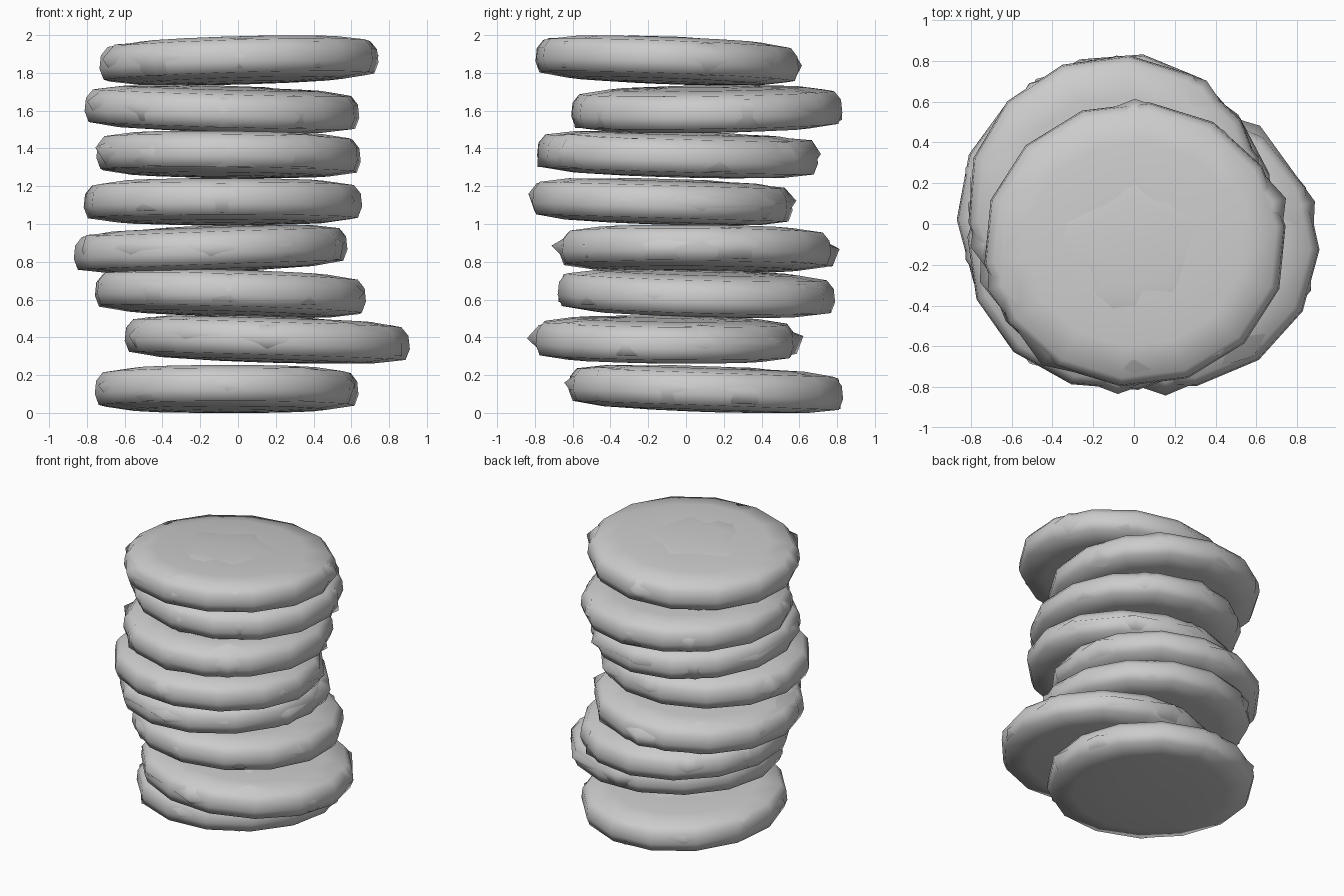
import bpy, bmesh, math, random
from mathutils import Matrix

if "Cube" in bpy.data.objects:
    bpy.data.objects.remove(bpy.data.objects["Cube"])

random.seed(11)

# half profile of a disc: (radius factor, height), top to bottom
CRUST = [(0.35, 0.114), (0.72, 0.108), (0.94, 0.085), (0.99, 0.04),
         (1.0, -0.03), (0.97, -0.088), (0.75, -0.111), (0.4, -0.12), (0.1, -0.123)]
# coarser shell that pokes through the crust here and there
CRUMB = [(0.34, 0.119), (0.91, 0.08), (1.0, 0.01), (0.95, -0.08), (0.4, -0.11)]

# x min, x max, y min, y max, z middle, rise along x, rise along y
DISCS = [
    (-0.76, 0.64, -0.63, 0.84, 0.128, 0.00, -0.05),
    (-0.60, 0.91, -0.81, 0.59, 0.39, -0.045, -0.015),
    (-0.77, 0.69, -0.68, 0.79, 0.635, -0.04, -0.04),
    (-0.87, 0.58, -0.68, 0.78, 0.87, 0.05, -0.01),
    (-0.82, 0.66, -0.82, 0.57, 1.12, 0.00, -0.04),
    (-0.76, 0.66, -0.79, 0.70, 1.37, -0.015, -0.04),
    (-0.82, 0.65, -0.61, 0.83, 1.61, -0.04, 0.02),
    (-0.74, 0.75, -0.80, 0.60, 1.868, 0.04, -0.05),
]


def add_shell(bm, profile, sides, turn, ragged):
    """Closed lathe of unit radius; a ragged one has corners sticking out."""
    rings = []
    for k, (r, h) in enumerate(profile):
        ring = []
        for i in range(sides):
            a = turn + 2 * math.pi * i / sides
            q, z = r, h
            if ragged and r > 0.9:
                q += random.choice((-0.03, -0.01, 0.02, 0.045))
                z += random.uniform(-0.015, 0.015)
            elif ragged and k == 0 and i % 2:
                q *= math.cos(math.pi / 5)      # five-sided patch on top
            ring.append(bm.verts.new((q * math.cos(a), q * math.sin(a), z)))
        rings.append(ring)
    for up, low in zip(rings, rings[1:]):
        for i in range(sides):
            j = (i + 1) % sides
            bm.faces.new((up[i], low[i], low[j], up[j]))
    bm.faces.new(rings[0])
    bm.faces.new(rings[-1][::-1])


def make_disc(index, x0, x1, y0, y1, z, rise_x, rise_y):
    bm = bmesh.new()
    turn = random.uniform(0, math.pi)
    add_shell(bm, CRUST, 14, turn, False)
    add_shell(bm, CRUMB, 10, math.pi / 2, True)
    # stretch, lean and place the disc
    bm.transform(Matrix((((x1 - x0) / 2, 0, 0, (x0 + x1) / 2),
                         (0, (y1 - y0) / 2, 0, (y0 + y1) / 2),
                         (rise_x / 2, rise_y / 2, 1, z),
                         (0, 0, 0, 1))))
    for v in bm.verts:
        v.co.z = min(2.0, max(0.0, v.co.z))
    for f in bm.faces:
        f.smooth = True
    name = f"stacked_disc_{index}"
    mesh = bpy.data.meshes.new(name)
    bm.to_mesh(mesh)
    bm.free()
    bpy.context.collection.objects.link(bpy.data.objects.new(name, mesh))


# the leaning stack, bottom to top
for n, disc in enumerate(DISCS, 1):
    make_disc(n, *disc)
